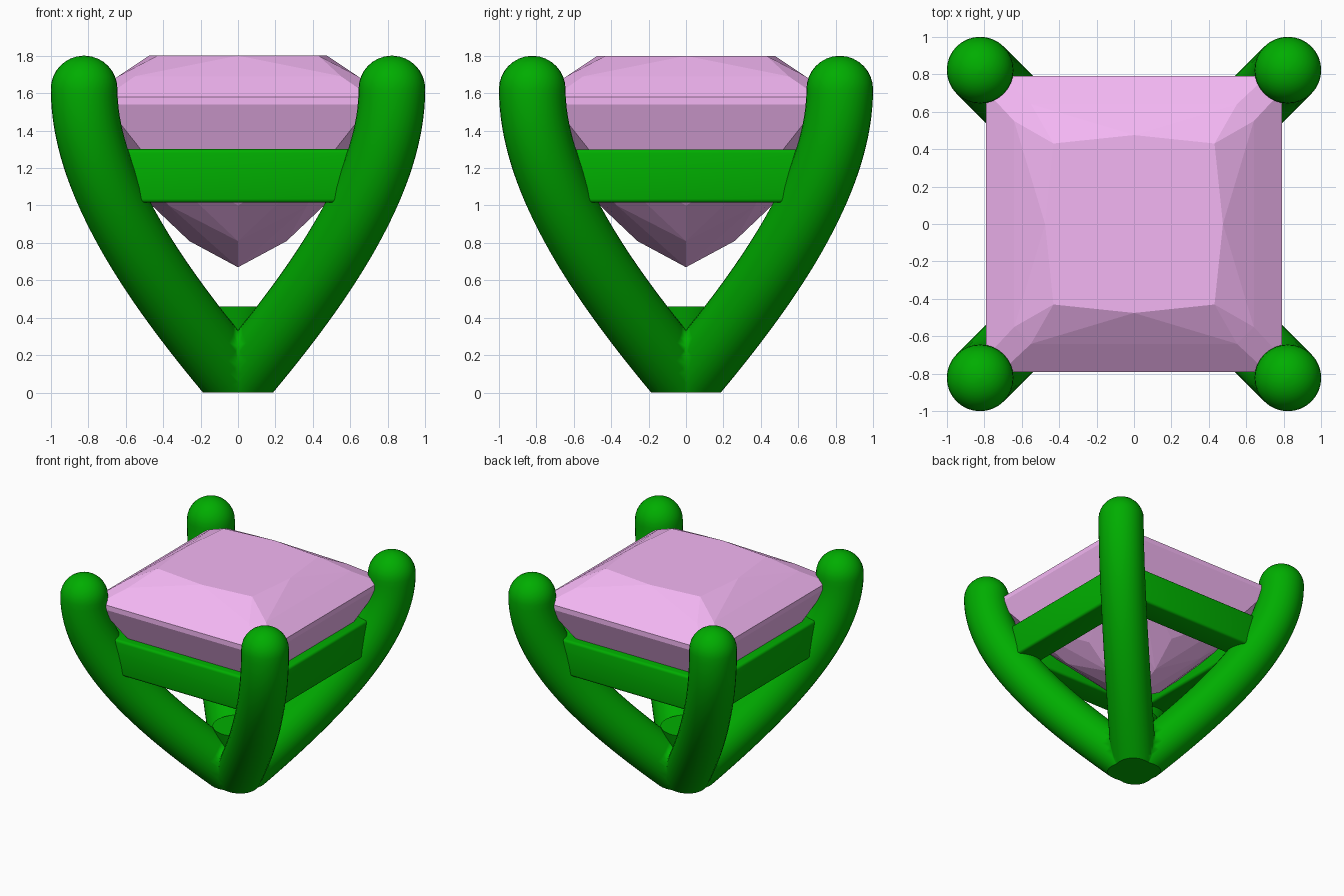
import bpy, bmesh, math
from mathutils import Vector
from mathutils.geometry import interpolate_bezier

if "Cube" in bpy.data.objects:
    bpy.data.objects.remove(bpy.data.objects["Cube"])


def material(name, color):
    m = bpy.data.materials.new(name)
    m.diffuse_color = (*color, 1)
    m.use_nodes = True
    m.node_tree.nodes["Principled BSDF"].inputs["Base Color"].default_value = m.diffuse_color
    return m


GREEN = material("green_metal", (0.0, 0.42, 0.0))
PINK = material("pink_stone", (0.9, 0.47, 0.9))


def finish(bm, name, mat, smooth=True):
    bmesh.ops.recalc_face_normals(bm, faces=bm.faces)
    mesh = bpy.data.meshes.new(name)
    bm.to_mesh(mesh)
    bm.free()
    ob = bpy.data.objects.new(name, mesh)
    bpy.context.collection.objects.link(ob)
    mesh.materials.append(mat)
    if smooth:
        bpy.ops.object.select_all(action='DESELECT')
        ob.select_set(True)
        bpy.context.view_layer.objects.active = ob
        bpy.ops.object.shade_smooth_by_angle(angle=math.radians(35))
    return ob


# Prongs: one curved round bar with a domed tip, trimmed to a quadrant and mirrored
R, SIDES = 0.178, 32
ctrl = [Vector((p[0], p[0], p[1])) for p in
        [(-.15, -.12), (.32, .42), (.822, 1.05), (.822, 1.622)]]
path = interpolate_bezier(*ctrl, 40)
stations = []
for i, p in enumerate(path):
    t = path[min(i + 1, 39)] - path[max(i - 1, 0)]
    stations.append((p, t.normalized() if i < 39 else Vector((0, 0, 1)), R))
for k in range(1, 9):
    a = k / 8.2 * math.pi / 2
    stations.append((path[-1] + Vector((0, 0, R * math.sin(a))),
                     Vector((0, 0, 1)), R * math.cos(a)))

bm = bmesh.new()
side = Vector((1, -1, 0)).normalized()
rings = []
for p, t, r in stations:
    n = t.cross(side)
    rings.append([bm.verts.new(p + r * (math.cos(a) * side + math.sin(a) * n))
                  for a in (2 * math.pi * j / SIDES for j in range(SIDES))])
for a, b in zip(rings, rings[1:]):
    for j in range(SIDES):
        k = (j + 1) % SIDES
        bm.faces.new((a[j], a[k], b[k], b[j]))
bm.faces.new(rings[0])
tip = bm.verts.new(path[-1] + Vector((0, 0, R)))
for j in range(SIDES):
    bm.faces.new((rings[-1][j], rings[-1][(j + 1) % SIDES], tip))
bmesh.ops.recalc_face_normals(bm, faces=bm.faces)
for axis in ((0, 0, 1), (1, 0, 0), (0, 1, 0)):
    cut = bmesh.ops.bisect_plane(bm, geom=bm.verts[:] + bm.edges[:] + bm.faces[:],
                                 plane_co=(0, 0, 0), plane_no=axis, clear_inner=True)
    if axis[2]:
        edges = [e for e in cut['geom_cut'] if isinstance(e, bmesh.types.BMEdge)]
        bmesh.ops.edgeloop_fill(bm, edges=edges)
prongs = finish(bm, "prongs", GREEN)
mirror = prongs.modifiers.new("mirror", 'MIRROR')
mirror.use_axis = (True, True, False)

# Hub filling the crotch where the prongs meet
bm = bmesh.new()
bmesh.ops.create_cone(bm, cap_ends=True, segments=32, radius1=.12, radius2=.19, depth=.26)
bmesh.ops.translate(bm, verts=bm.verts, vec=(0, 0, .33))
finish(bm, "hub", GREEN)

# Four gallery rails under the stone
for i, name in enumerate(("front", "right", "back", "left")):
    bm = bmesh.new()
    bmesh.ops.create_cube(bm, size=1)
    bmesh.ops.scale(bm, verts=bm.verts, vec=(1.40, .22, .285))
    bmesh.ops.translate(bm, verts=bm.verts, vec=(0, -.65, 1.158))
    bmesh.ops.bevel(bm, geom=bm.edges[:], offset=.02, segments=3,
                    affect='EDGES', profile=.5)
    rail = finish(bm, name + "_rail", GREEN)
    rail.rotation_euler.z = i * math.pi / 2

# Stone: convex hull over facet corners, given as (x, y, z) in one octant
octant = [(.475, 0, 1.8), (.43, .43, 1.8),                  # table
          (.64, .55, 1.69),                                 # crown
          (.79, .71, 1.58), (.79, .71, 1.54),               # girdle
          (.69, .52, 1.3),                                  # pavilion
          (.46, 0, 1.0), (.37, .37, 1.0),
          (.26, 0, .81), (.15, .15, .81), (0, 0, .67)]
points = {(sx * a, sy * b, z) for x, y, z in octant for a, b in ((x, y), (y, x))
          for sx in (1, -1) for sy in (1, -1)}
bm = bmesh.new()
for p in sorted(points):
    bm.verts.new(p)
bmesh.ops.convex_hull(bm, input=bm.verts[:])
loose = [v for v in bm.verts if not v.link_faces]
bmesh.ops.delete(bm, geom=loose, context='VERTS')
bmesh.ops.dissolve_limit(bm, angle_limit=math.radians(.5), verts=bm.verts, edges=bm.edges)
finish(bm, "gemstone", PINK, smooth=False)
